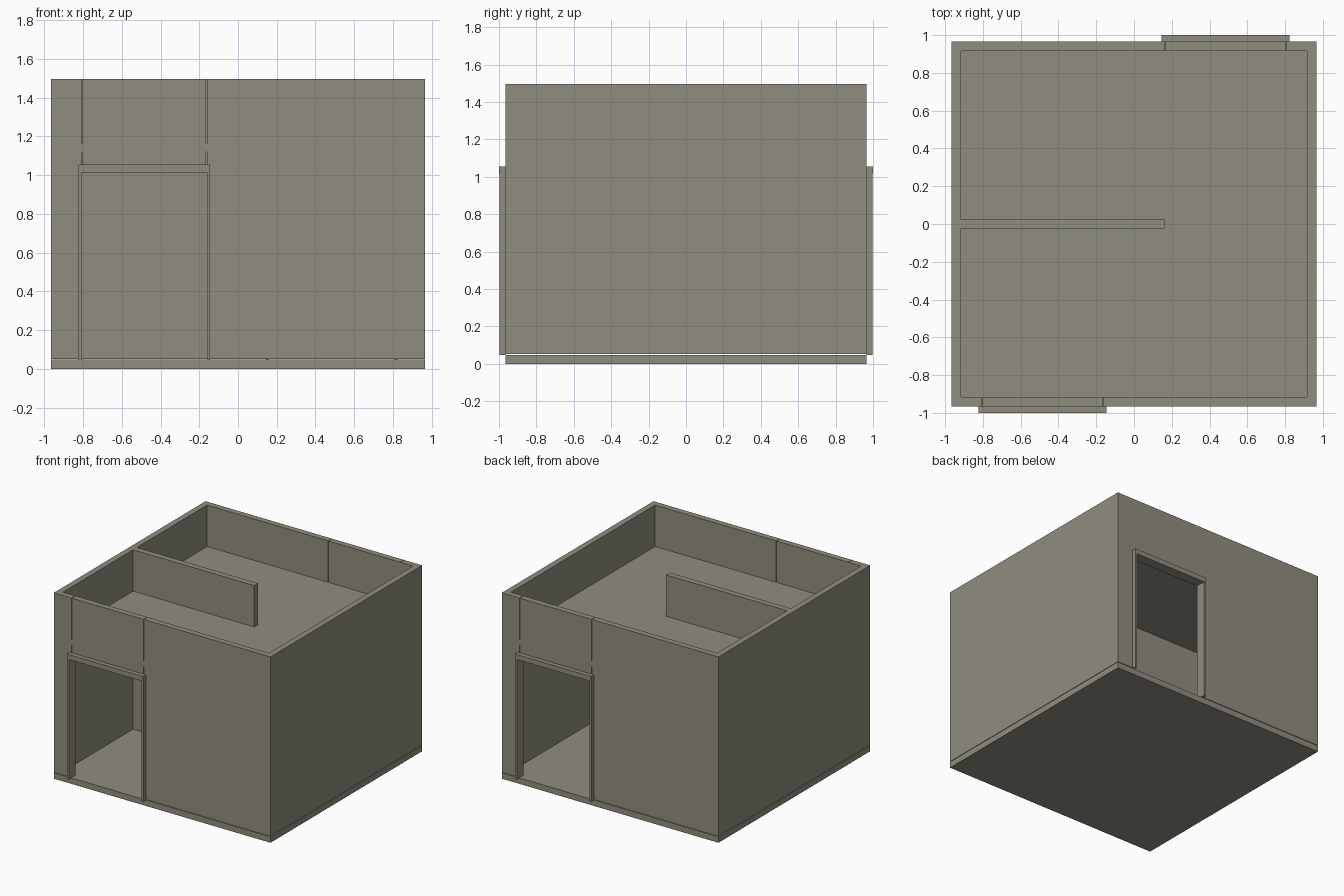
import bpy, bmesh, math
from mathutils import Matrix

if "Cube" in bpy.data.objects:
    bpy.data.objects.remove(bpy.data.objects["Cube"])

mat = bpy.data.materials.new("warm grey plaster")
mat.diffuse_color = (0.28, 0.27, 0.215, 1)
mat.use_nodes = True
mat.node_tree.nodes["Principled BSDF"].inputs["Base Color"].default_value = mat.diffuse_color

OUT, INN = 0.965, 0.917       # outer and inner wall faces
FLOOR, TOP = 0.048, 1.496     # slab top and wall top
GAP = 0.004                   # fine joint between panels
ROOF0, ROOF1 = 1.119, 1.163   # sunken roof slab
D0, D1 = -0.807, -0.161       # front doorway in x
DOOR_TOP, CAP_TOP = 1.015, 1.055


def extrude(name, outline, z0, z1, turned=False):
    """Vertical prism from an outline, optionally turned half round the z axis."""
    bm = bmesh.new()
    face = bm.faces.new([bm.verts.new((x, y, z0)) for x, y in outline])
    up = bmesh.ops.extrude_face_region(bm, geom=[face])
    verts = [v for v in up["geom"] if isinstance(v, bmesh.types.BMVert)]
    bmesh.ops.translate(bm, verts=verts, vec=(0, 0, z1 - z0))
    if turned:
        bm.transform(Matrix.Rotation(math.pi, 4, 'Z'))
    bmesh.ops.recalc_face_normals(bm, faces=bm.faces)
    mesh = bpy.data.meshes.new(name)
    bm.to_mesh(mesh)
    bm.free()
    mesh.materials.append(mat)
    obj = bpy.data.objects.new(name, mesh)
    bpy.context.collection.objects.link(obj)
    return obj


def rect(x0, x1, y0, y1):
    return [(x0, y0), (x1, y0), (x1, y1), (x0, y1)]


# Floor slab and the roof slab set below the parapet
extrude("floor_slab", rect(-OUT, OUT, -OUT, OUT), 0, FLOOR)
extrude("roof_slab", rect(-OUT, OUT, -OUT, OUT), ROOF0, ROOF1)

# Right wall, wrapping round the corners to both doorways
extrude("right_walls", [(D1, -OUT), (OUT, -OUT), (OUT, OUT), (-D0, OUT),
                        (-D0, INN), (INN, INN), (INN, -INN), (D1, -INN)],
        FLOOR + GAP, TOP)

# Left wall with both returns and the dividing wall
extrude("left_walls_and_divider", [
    (D0, -OUT), (D0, -INN), (-INN, -INN), (-INN, -0.024), (0.161, -0.024),
    (0.161, 0.024), (-INN, 0.024), (-INN, INN), (-D1, INN), (-D1, OUT),
    (-OUT, OUT), (-OUT, -OUT)], FLOOR + GAP, TOP)

# Doorways: the back one is the front one turned half round
for side, turned in (("front", False), ("back", True)):
    extrude(side + "_lintel_wall", rect(D0 + GAP, D1 - GAP, -OUT, -INN),
            DOOR_TOP, TOP, turned)
    extrude(side + "_door_head", rect(D0 - 0.016, D1 + 0.016, -1.0, -OUT),
            DOOR_TOP, CAP_TOP, turned)
    extrude(side + "_left_jamb", rect(D0 - 0.016, D0, -0.998, -OUT), FLOOR, DOOR_TOP, turned)
    extrude(side + "_right_jamb", rect(D1, D1 + 0.016, -0.998, -OUT), FLOOR, DOOR_TOP, turned)
